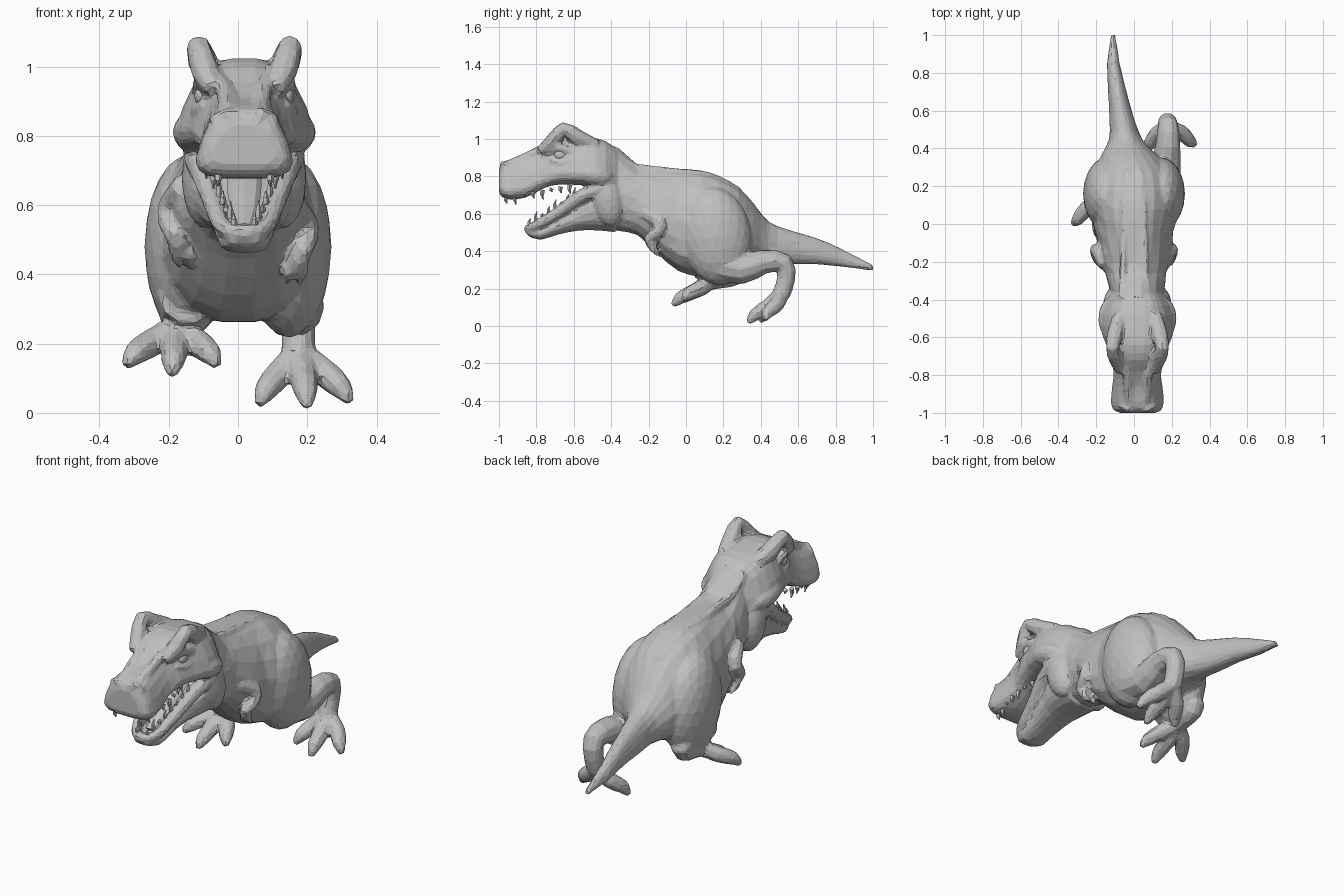
import bpy
import bmesh
import math
import random
from mathutils import Vector, Matrix

random.seed(4)
if "Cube" in bpy.data.objects:
    bpy.data.objects.remove(bpy.data.objects["Cube"], do_unlink=True)

GREY = (0.52, 0.52, 0.52, 1)
hide = bpy.data.materials.new("plain grey")
hide.use_nodes = True
hide.diffuse_color = GREY
hide.node_tree.nodes["Principled BSDF"].inputs["Base Color"].default_value = GREY

HEAD_X = 0.018
SIDES = (("left", 1), ("right", -1))
finished = []


def finish(name, bm):
    bmesh.ops.recalc_face_normals(bm, faces=bm.faces)
    mesh = bpy.data.meshes.new(name)
    bm.to_mesh(mesh)
    bm.free()
    mesh.materials.append(hide)
    obj = bpy.data.objects.new(name, mesh)
    bpy.context.collection.objects.link(obj)
    finished.append(obj)
    return obj


def refine(rows):
    """Insert a smooth in-between row between each pair of rows."""
    rows = [Vector(r) for r in rows]
    out = []
    for i in range(len(rows) - 1):
        before, after = rows[max(i - 1, 0)], rows[min(i + 2, len(rows) - 1)]
        out += [rows[i], (9 * (rows[i] + rows[i + 1]) - before - after) / 16]
    return out + [rows[-1]]


def skin(name, rings):
    """Bridge closed rings of points and cap both ends."""
    bm = bmesh.new()
    loops = [[bm.verts.new(p) for p in ring] for ring in rings]
    count = len(loops[0])
    for a, b in zip(loops, loops[1:]):
        for i in range(count):
            j = (i + 1) % count
            bm.faces.new((a[i], a[j], b[j], b[i]))
    bm.faces.new(loops[0])
    bm.faces.new(loops[-1][::-1])
    finish(name, bm)


def signed_power(value, power):
    return math.copysign(abs(value) ** power, value)


def loft(name, rows, centre, sides=18, taper=0.0, box=1.0, rough=0.0):
    """Upright sections; each row is y, top, bottom, half width."""
    rings = []
    for y, top, low, half in refine(rows):
        ring = []
        for i in range(sides):
            angle = math.tau * i / sides
            across = signed_power(math.cos(angle), box)
            rise = signed_power(math.sin(angle), box)
            shake = 1 + random.uniform(-rough, rough)
            ring.append((centre(y) + half * across * (1 - taper * rise) * shake, y,
                         (top + low) / 2 + (top - low) / 2 * rise))
        rings.append(ring)
    skin(name, rings)


def tube(name, rows, sides=8, flat=1.0):
    """Round limb; each row is x, y, z, radius."""
    rows = refine(rows)
    rings = []
    for i, row in enumerate(rows):
        along = (rows[min(i + 1, len(rows) - 1)] - rows[max(i - 1, 0)]).xyz.normalized()
        up = along.cross(Vector((1, 0, 0)))
        if up.length < 0.2:
            up = along.cross(Vector((0, 1, 0)))
        up.normalize()
        wide = up.cross(along)
        angles = [math.tau * k / sides for k in range(sides)]
        rings.append([row.xyz + max(row.w, 0.003) * (wide * math.cos(t) + up * math.sin(t) * flat)
                      for t in angles])
    skin(name, rings)


def blob(name, centre, size, tilt=0.0):
    bm = bmesh.new()
    shape = Matrix.Translation(centre) @ Matrix.Rotation(tilt, 4, 'X') @ Matrix.Diagonal((*size, 1))
    bmesh.ops.create_icosphere(bm, subdivisions=3, radius=1, matrix=shape)
    finish(name, bm)


def head_tube(name, side, rows, sides=8):
    """Tube on one side of the head, measured from the head's middle."""
    tube(name, [(HEAD_X + side * x, y, z, r) for x, y, z, r in rows], sides)


def head_blob(name, side, centre, size, tilt=0.0):
    x, y, z = centre
    blob(name, (HEAD_X + side * x, y, z), size, tilt)


def tooth(name, root, length, radius):
    """Pointed tooth; a negative length points down."""
    x, y, z = root
    tube(name, [(x, y, z, radius), (x, y - 0.004, z + length / 2, radius * 0.8),
                (x, y + 0.004, z + length, 0)], sides=5)


def spine_x(y):
    """The neck leans to the head and the tail swings to the right."""
    if y < 0:
        return -y * HEAD_X / 0.4
    return -0.11 * max(0, min(1, (y - 0.3) / 0.55)) ** 0.7


def head_x(y):
    return HEAD_X


# Neck, trunk and tail in one tapering form
loft("trunk", [
    (-.46, .98, .54, .13), (-.36, .955, .505, .14), (-.26, .865, .485, .16),
    (-.16, .85, .39, .185), (-.04, .845, .29, .205), (.08, .835, .26, .235),
    (.18, .805, .265, .235), (.28, .745, .295, .2), (.36, .66, .33, .15),
    (.44, .56, .335, .09), (.55, .515, .33, .066), (.7, .47, .33, .048),
    (.85, .405, .315, .033), (1, .325, .295, .012)],
    spine_x, taper=0.16, box=0.92, rough=0.025)

# Skull and snout
loft("skull", [
    (-.35, .93, .68, .11), (-.43, .99, .735, .165), (-.54, 1.015, .75, .18),
    (-.64, 1.025, .755, .15), (-.72, 1, .75, .13), (-.78, .955, .725, .113),
    (-.86, .91, .685, .12), (-.94, .89, .675, .127), (-.985, .87, .69, .115),
    (-1, .83, .715, .085)],
    head_x, taper=0.3, box=0.6, rough=0.015)

# Lower jaw with its mouth floor
loft("lower_jaw", [
    (-.38, .78, .5, .14), (-.47, .73, .51, .145), (-.57, .66, .51, .115),
    (-.68, .58, .49, .09), (-.78, .52, .46, .073), (-.85, .51, .485, .045)],
    head_x, taper=-0.1, box=0.8, rough=0.02)

for side, s in SIDES:
    # Low ridge along the back
    tube("back_ridge", [(s * .065, -.4, .945, .02), (s * .06, -.27, .85, .02),
                        (s * .05, .1, .81, .02), (s * .03, .28, .725, .02)], sides=6)

    # Jaw rim from hinge to chin
    head_tube("jaw_rim", s, [(.14, -.44, .74, .04), (.12, -.56, .695, .037), (.09, -.68, .61, .032),
                             (.07, -.78, .55, .027), (.04, -.83, .525, .025), (0, -.845, .52, .024)])

    # Cheek flare and jaw muscle
    head_blob("cheek", s, (.135, -.5, .81), (.072, .115, .06), -0.2)
    head_blob("jaw_muscle", s, (.11, -.42, .675), (.07, .085, .145), 0.2)

    # Heavy lids around the eye
    head_tube("upper_lid", s, [(.105, -.735, .935, .02), (.125, -.68, .957, .025),
                               (.13, -.6, .925, .022)], sides=6)
    head_tube("lower_lid", s, [(.115, -.725, .89, .016), (.135, -.67, .87, .02),
                               (.138, -.6, .89, .018)], sides=6)

    # Brow horn and crest
    head_tube("brow_horn", s, [(.09, -.78, .935, .026), (.112, -.715, .985, .042),
                               (.132, -.655, 1.056, .036), (.118, -.585, 1.01, .045),
                               (.095, -.48, .965, .035)])

    # Snout ridge and nostril rim
    head_tube("snout_ridge", s, [(.035, -.965, .86, .022), (.05, -.88, .89, .026),
                                 (.055, -.8, .93, .026), (.085, -.73, .97, .022)])
    head_tube("nostril_rim", s, [(.02, -.985, .83, .016), (.05, -.98, .868, .018),
                                 (.09, -.96, .84, .018)], sides=6)

    # Thigh and shoulder
    blob("thigh", (s * .145, .16, .48), (.125, .19, .265), 0.15)
    blob("shoulder", (s * .13, -.17, .6), (.06, .09, .11), 0.4)


# Folded arm with two claws
def arm(side, lift):
    tube("arm", [(side * .15, -.22, .6 + lift, .04), (side * .19, -.14, .55 + lift, .04),
                 (side * .2, -.15, .5 + lift, .034), (side * .185, -.2, .46 + lift, .028),
                 (side * .17, -.17, .42 + lift, .032)])
    for spread in (-.015, .02):
        tube("arm_claw", [(side * .17, -.18, .43 + lift, .022),
                          (side * .165 + spread, -.17, .4 + lift, .02),
                          (side * .155 + spread, -.135, .365 + lift, .007)], sides=6)


# Lower leg, then three toes fanned from the ball of the foot
def leg(path, tips):
    tube("lower_leg", path, sides=10)
    ball = Vector(path[-1][:3])
    for tip in map(Vector, tips):
        knuckle = ball.lerp(tip, 0.5) + Vector((0, 0.02, 0.015))
        last = ball.lerp(tip, 0.82) + Vector((0, 0, 0.017))
        tube("toe", [(*ball, .042), (*knuckle, .042), (*last, .035), (*tip, .014)])


arm(1, 0.005)
arm(-1, 0.055)
leg([(.15, .16, .34, .095), (.165, .3, .305, .085), (.18, .42, .345, .066),
     (.18, .525, .335, .055), (.175, .535, .25, .05), (.175, .51, .17, .05)],
    [(.06, .4, .022), (.2, .335, .015), (.325, .42, .03)])
leg([(-.145, .06, .34, .085), (-.155, .18, .315, .085), (-.165, .27, .32, .062),
     (-.17, .26, .265, .052), (-.17, .19, .25, .05), (-.175, .13, .24, .048)],
    [(-.06, -.015, .135), (-.19, -.07, .108), (-.325, 0, .135)])

# Fuse the flesh into one skin, then reduce it to flat facets
joined = bmesh.new()
for part in finished:
    joined.from_mesh(part.data)
    bpy.data.objects.remove(part, do_unlink=True)
body = finish("body", joined)
fuse = body.modifiers.new("fuse", 'REMESH')
fuse.mode = 'VOXEL'
fuse.voxel_size = 0.01
soften = body.modifiers.new("soften", 'SMOOTH')
soften.iterations = 3
facet = body.modifiers.new("facet", 'DECIMATE')
facet.ratio = 0.08

# Tongue, eyes and teeth
tube("tongue", [(HEAD_X, -.48, .72, .05), (HEAD_X, -.6, .655, .05),
                (HEAD_X, -.7, .585, .04), (HEAD_X, -.78, .54, .02)], flat=0.4)
for side, s in SIDES:
    head_blob(side + "_eye", s, (.122, -.67, .915), (.022, .034, .028))
    for k in range(8):
        f = k / 7
        long = 0.035 + 0.018 * math.sin(k * 2.1)
        upper_x = HEAD_X + s * (.075 + .035 * math.sin(f * 3))
        lower_x = HEAD_X + s * (.03 + .075 * f)
        tooth(side + "_upper_tooth", (upper_x, -.96 + .34 * f, .69 + .065 * f), -long, .013)
        tooth(side + "_lower_tooth", (lower_x, -.835 + .24 * f, .54 + .15 * f), long, .011)
